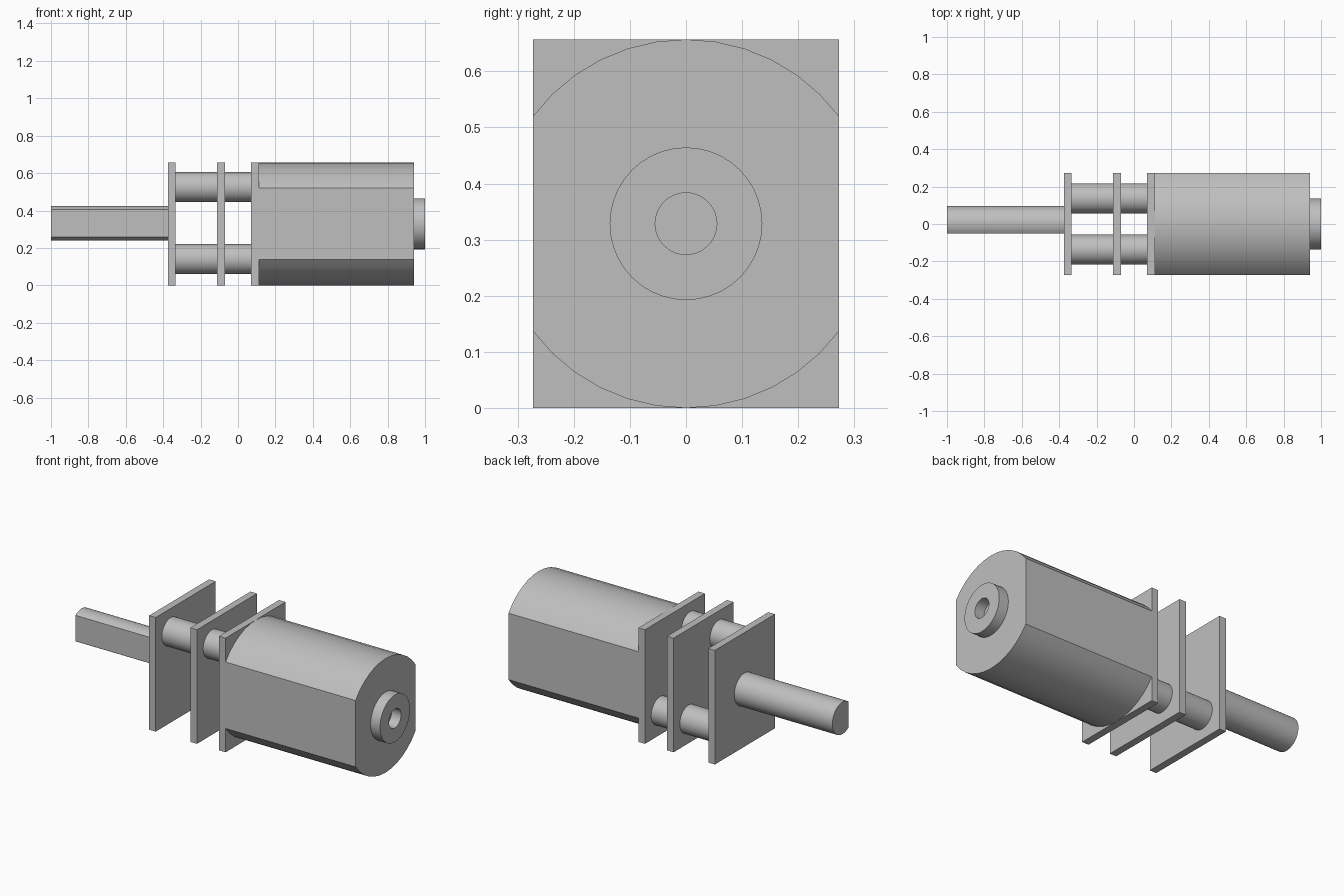
import bpy
import bmesh
import math

cube = bpy.data.objects.get("Cube")
if cube:
    bpy.data.objects.remove(cube, do_unlink=True)

grey = bpy.data.materials.new("plain grey")
grey.use_nodes = True
GREY = (0.52, 0.52, 0.52, 1.0)
grey.diffuse_color = GREY
for node in grey.node_tree.nodes:
    if node.type == 'BSDF_PRINCIPLED':
        node.inputs["Base Color"].default_value = GREY

HALF_Y, HEIGHT = 0.273, 0.657
MID_Z = HEIGHT / 2


def arc(cy, cz, r, start, end, steps):
    """Points in the y-z plane, angles in degrees, both ends included."""
    angles = [math.radians(start + (end - start) * i / steps) for i in range(steps + 1)]
    return [(cy + r * math.cos(a), cz + r * math.sin(a)) for a in angles]


def circle(cy, cz, r, sides=40):
    return arc(cy, cz, r, 0, 360, sides)[:-1]


def finish(name, bm):
    bmesh.ops.recalc_face_normals(bm, faces=bm.faces)
    mesh = bpy.data.meshes.new(name)
    bm.to_mesh(mesh)
    bm.free()
    mesh.materials.append(grey)
    mesh.shade_smooth()
    mesh.set_sharp_from_angle(angle=math.radians(25))
    obj = bpy.data.objects.new(name, mesh)
    bpy.context.collection.objects.link(obj)
    return obj


def bridge(bm, a, b):
    for i in range(len(a)):
        j = (i + 1) % len(a)
        bm.faces.new((a[i], a[j], b[j], b[i]))


def prism(name, profile, x0, x1):
    """Extrude a y-z profile along x."""
    bm = bmesh.new()
    a, b = [[bm.verts.new((x, y, z)) for y, z in profile] for x in (x0, x1)]
    bm.faces.new(a)
    bm.faces.new(b)
    bridge(bm, a, b)
    return finish(name, bm)


def ring(name, cy, cz, outer, inner, x0, x1):
    """Hollow collar along x."""
    bm = bmesh.new()
    loops = [[bm.verts.new((x, y, z)) for y, z in circle(cy, cz, r)]
             for x, r in ((x0, outer), (x1, outer), (x1, inner), (x0, inner))]
    for k in range(4):
        bridge(bm, loops[k], loops[(k + 1) % 4])
    return finish(name, bm)


# Three gearbox plates
plate = [(-HALF_Y, 0), (HALF_Y, 0), (HALF_Y, HEIGHT), (-HALF_Y, HEIGHT)]
plates = {"outer_plate": (-0.375, -0.333),
          "middle_plate": (-0.112, -0.07),
          "motor_plate": (0.07, 0.112)}
for name, (x0, x1) in plates.items():
    prism(name, plate, x0, x1)

# Spacer pillars at two opposite corners
for label, y, z in (("upper_front", -0.137, 0.525), ("lower_back", 0.137, 0.14)):
    prism(label + "_outer_spacer", circle(y, z, 0.08), -0.333, -0.112)
    prism(label + "_inner_spacer", circle(y, z, 0.08), -0.07, 0.07)

# Motor can: arched top and bottom, flat sides
R = 0.34
sweep = math.degrees(math.asin(HALF_Y / R))
top = arc(0, HEIGHT - R, R, 90 - sweep, 90 + sweep, 12)
bottom = arc(0, R, R, 270 - sweep, 270 + sweep, 12)
prism("motor_can", top + bottom, 0.112, 0.94)

# Bearing collar on the rear of the can
ring("bearing_collar", 0, MID_Z, 0.136, 0.055, 0.94, 1.0)

# Output shaft with a flat facing the front
r, cy, flat_y = 0.0925, 0.004, -0.051
limit = math.degrees(math.acos((flat_y - cy) / r))
prism("output_shaft", arc(cy, 0.332, r, -limit, limit, 28), -1.0, -0.375)
